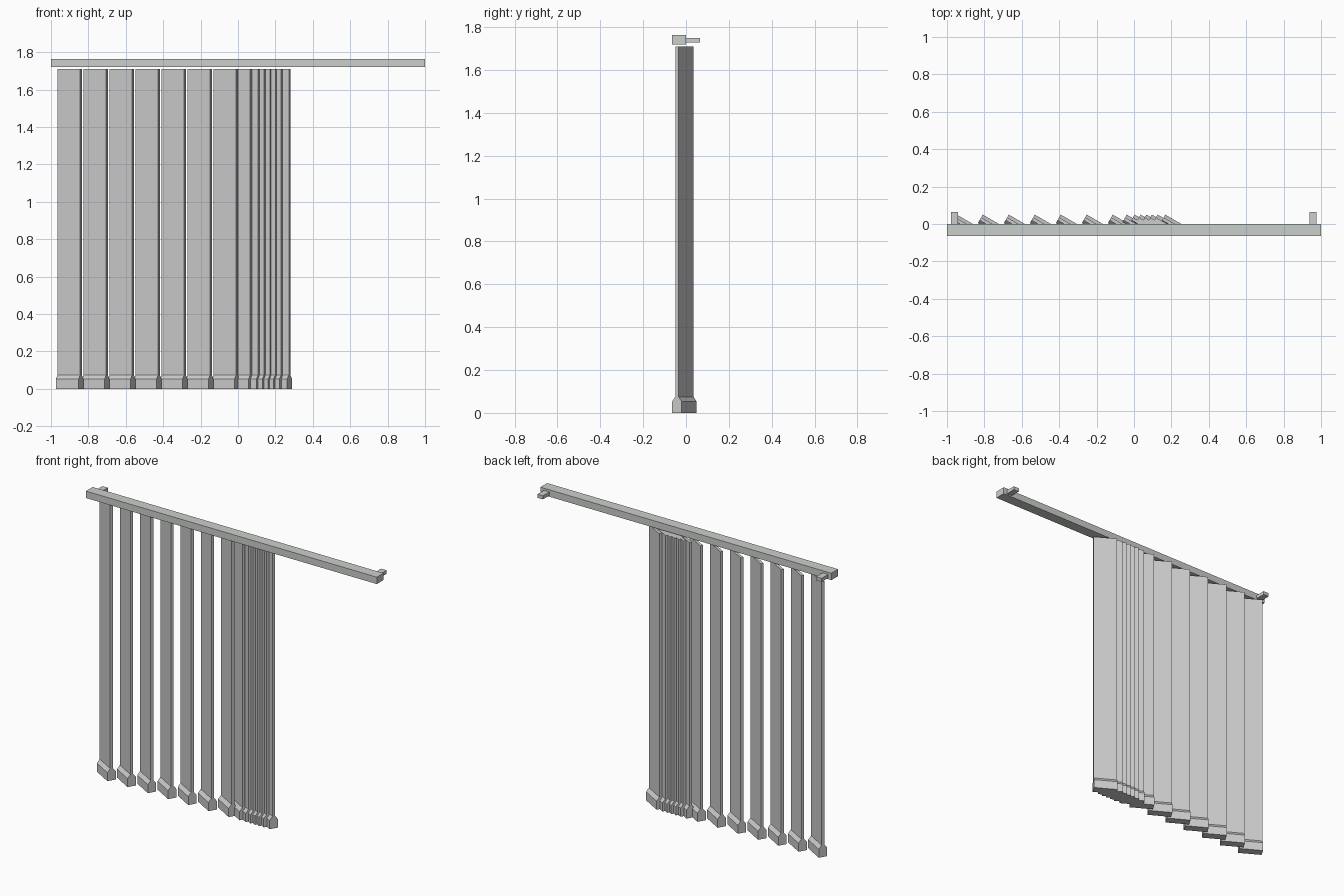
import bpy, bmesh, math
from mathutils import Vector

old = bpy.data.objects.get("Cube")
if old:
    bpy.data.objects.remove(old, do_unlink=True)


def make_material(name, colour):
    mat = bpy.data.materials.new(name)
    mat.use_nodes = True
    mat.diffuse_color = (*colour, 1)
    mat.node_tree.nodes["Principled BSDF"].inputs["Base Color"].default_value = (*colour, 1)
    return mat


rail_grey = make_material("rail grey", (0.60, 0.63, 0.60))
slat_grey = make_material("slat grey", (0.61, 0.61, 0.61))


def add_object(name, bm, mat):
    bmesh.ops.recalc_face_normals(bm, faces=bm.faces)
    mesh = bpy.data.meshes.new(name)
    bm.to_mesh(mesh)
    bm.free()
    mesh.materials.append(mat)
    obj = bpy.data.objects.new(name, mesh)
    bpy.context.collection.objects.link(obj)
    return obj


def box(name, low, high, mat):
    low, high = Vector(low), Vector(high)
    bm = bmesh.new()
    bmesh.ops.create_cube(bm, size=1)
    bmesh.ops.scale(bm, vec=high - low, verts=bm.verts)
    bmesh.ops.translate(bm, vec=(low + high) / 2, verts=bm.verts)
    return add_object(name, bm, mat)


# Head rail and its two wall brackets
box("head_rail", (-1, -0.065, 1.72), (1, 0.001, 1.763), rail_grey)
for side, x in (("right", -0.959), ("left", 0.957)):
    box(side + "_bracket", (x - 0.019, 0, 1.728), (x + 0.019, 0.065, 1.75), rail_grey)

# Slat: half-thickness profile with a weighted foot, extruded along its width
WIDTH = 0.14
half = [(0.026, 0), (0.026, 0.053), (0.0085, 0.075), (0.0085, 1.711)]
profile = half + [(-y, z) for y, z in reversed(half)]


def slat(name, x):
    bm = bmesh.new()
    face = bm.faces.new([bm.verts.new((-WIDTH / 2, y, z)) for y, z in profile])
    grown = bmesh.ops.extrude_face_region(bm, geom=[face])
    tip = [v for v in grown["geom"] if isinstance(v, bmesh.types.BMVert)]
    bmesh.ops.translate(bm, vec=(WIDTH, 0, 0), verts=tip)
    obj = add_object(name, bm, slat_grey)
    obj.location = (x, -0.0075, 0)
    obj.rotation_euler.z = math.radians(-30)


# Evenly spread slats, then the gathered ones
spread = [-0.90 + 0.139 * i for i in range(7)]
gathered = [0.009, 0.051, 0.083, 0.114, 0.143, 0.174, 0.215]
for i, x in enumerate(spread + gathered):
    slat(f"slat_{i + 1}", x)
